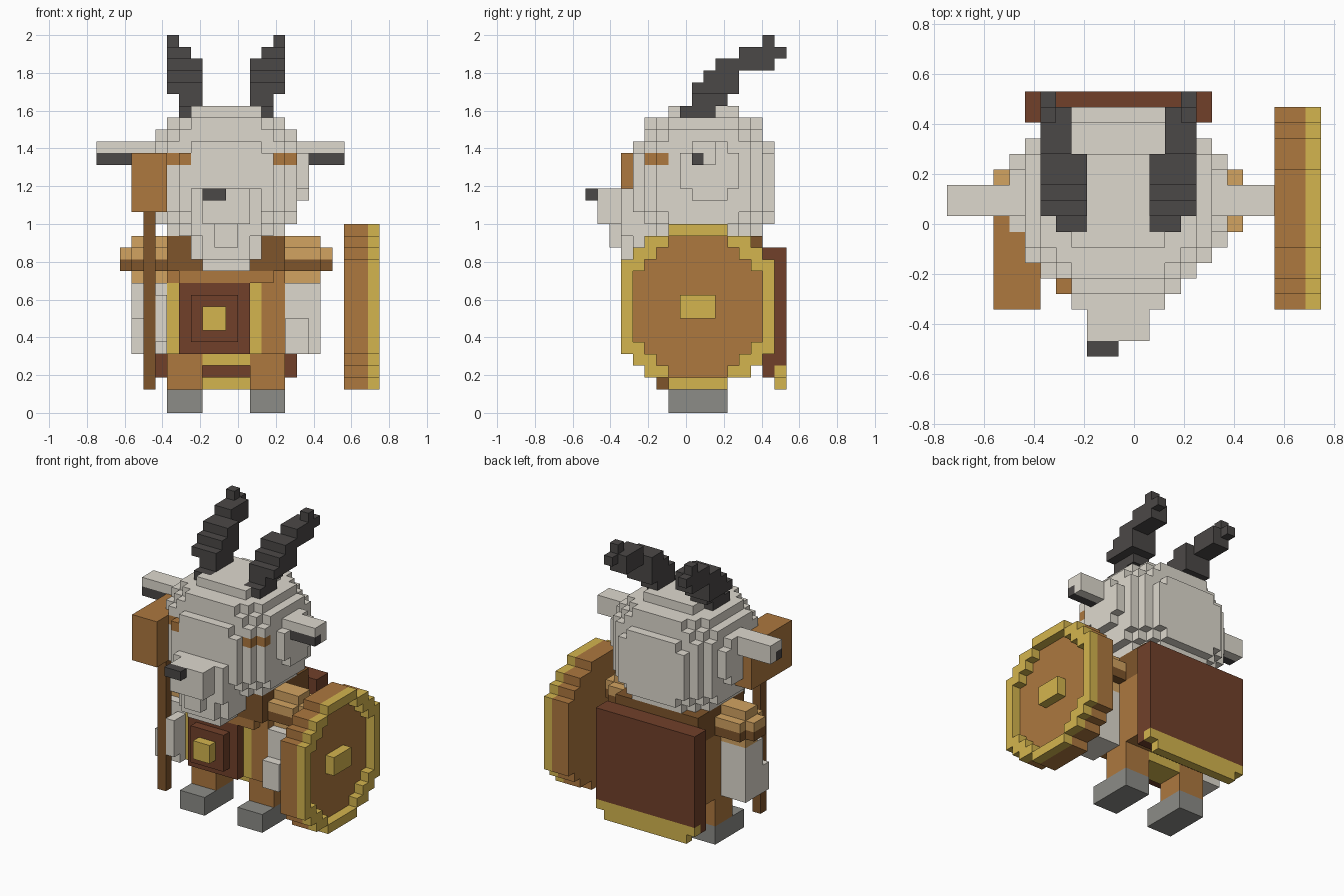
import bpy, bmesh
from mathutils import Vector

cube = bpy.data.objects.get("Cube")
if cube:
    bpy.data.objects.remove(cube, do_unlink=True)

V = 0.0625                              # edge of one block
ORIGIN = Vector((-0.75, -0.53125, 0))


def linear(c):
    c /= 255
    return c / 12.92 if c < 0.04 else ((c + 0.055) / 1.055) ** 2.4


PALETTE = {
    "pale_fur": (222, 217, 206), "charcoal": (75, 72, 71), "leather": (173, 120, 63),
    "light_leather": (210, 163, 97), "dark_wood": (126, 85, 43), "red_cloth": (113, 64, 42),
    "gold": (212, 181, 78), "boot_grey": (140, 140, 135),
}
NAMES = list(PALETTE)
MATERIALS = []
for name, rgb in PALETTE.items():
    colour = [linear(c) for c in rgb] + [1]
    mat = bpy.data.materials.new(name)
    mat.use_nodes = True
    mat.diffuse_color = colour
    mat.node_tree.nodes["Principled BSDF"].inputs["Base Color"].default_value = colour
    MATERIALS.append(mat)

cells = {}                              # block position -> (part, colour)


def fill(part, colour, x, y, z):
    """Fill a box of blocks; later boxes replace earlier ones."""
    for i in range(*x):
        for j in range(*y):
            for k in range(*z):
                cells[i, j, k] = (part, colour)


def pair(part, colour, x, y, z):
    """Fill a box on the right side and its mirror image on the left."""
    fill("right_" + part, colour, x, y, z)
    fill("left_" + part, colour, (22 - x[1], 22 - x[0]), y, z)


# Boots and legs
pair("boot", "boot_grey", (6, 9), (7, 12), (0, 2))
pair("leg", "leather", (6, 9), (9, 12), (2, 5))

# Torso, hem and yoke
fill("torso", "leather", (6, 16), (8, 14), (5, 12))
fill("torso", "leather", (7, 15), (7, 8), (11, 12))
fill("hem", "gold", (9, 13), (9, 12), (4, 5))
fill("yoke", "dark_wood", (6, 16), (7, 15), (12, 15))

# Rounded tabard with buckle
fill("tabard", "gold", (6, 14), (8, 9), (5, 11))
fill("tabard", "red_cloth", (7, 13), (7, 9), (5, 11))
fill("tabard", "red_cloth", (8, 12), (6, 7), (6, 10))
fill("buckle", "gold", (9, 11), (5, 6), (7, 9))

# Cloak with a gold border
fill("cloak", "red_cloth", (5, 17), (15, 17), (3, 14))
fill("cloak", "gold", (5, 17), (16, 17), (3, 4))
fill("cloak", "gold", (6, 16), (16, 17), (2, 3))

# Arms, with the right hand reaching round the hammer handle
pair("arm", "pale_fur", (3, 6), (8, 11), (5, 11))
pair("arm", "pale_fur", (4, 6), (7, 8), (5, 8))
fill("right_arm", "pale_fur", (3, 4), (7, 8), (5, 8))
fill("right_arm", "pale_fur", (5, 6), (6, 8), (6, 10))

# Rounded, banded sleeves
pair("sleeve", "light_leather", (3, 6), (9, 11), (11, 15))
pair("sleeve", "light_leather", (3, 6), (8, 12), (13, 14))
pair("sleeve", "light_leather", (2, 3), (9, 11), (13, 14))
pair("sleeve", "dark_wood", (3, 6), (8, 12), (12, 13))
pair("sleeve", "dark_wood", (2, 3), (9, 11), (12, 13))

# Hammer
fill("hammer_handle", "dark_wood", (4, 5), (6, 7), (2, 17))
fill("hammer_head", "leather", (3, 6), (3, 10), (17, 22))

# Rounded head from nested boxes
for x, y, z in (((8, 14), (7, 13), (14, 26)),
                ((6, 16), (7, 13), (15, 25)), ((7, 15), (6, 14), (15, 25)),
                ((8, 14), (5, 15), (15, 25)),
                ((5, 17), (7, 13), (16, 24)), ((6, 16), (6, 14), (16, 24)),
                ((7, 15), (5, 15), (16, 24)),
                ((5, 17), (6, 14), (17, 23)), ((6, 16), (5, 15), (17, 23)),
                ((8, 14), (4, 16), (16, 23)), ((7, 15), (4, 16), (17, 22)),
                ((4, 18), (8, 13), (19, 22)), ((4, 18), (9, 12), (18, 23))):
    fill("head", "pale_fur", x, y, z)

# Eyes
fill("right_eye", "leather", (7, 8), (4, 5), (21, 22))
fill("right_eye", "leather", (6, 7), (5, 6), (21, 22))
fill("right_eye", "leather", (5, 6), (6, 7), (21, 22))
fill("left_eye", "leather", (15, 16), (5, 6), (21, 22))
fill("left_eye", "leather", (16, 17), (6, 7), (21, 22))

# Muzzle, nose and beard
fill("muzzle", "pale_fur", (8, 14), (3, 6), (15, 19))
fill("muzzle", "pale_fur", (9, 13), (1, 4), (16, 19))
fill("nose", "charcoal", (9, 11), (0, 1), (18, 19))
fill("beard", "pale_fur", (10, 12), (2, 4), (14, 16))
fill("beard", "pale_fur", (9, 13), (3, 5), (13, 15))
fill("beard", "pale_fur", (8, 14), (4, 7), (13, 15))
fill("beard", "pale_fur", (9, 13), (4, 7), (12, 13))

# Ears with a dark lower front edge
for part, x in (("right_ear", (0, 4)), ("left_ear", (18, 21))):
    fill(part, "pale_fur", x, (9, 11), (21, 23))
    fill(part, "charcoal", x, (9, 10), (21, 22))

# Horns sweeping up and back
for x, y, z in (((7, 9), (8, 11), 25), ((7, 9), (9, 12), 26), ((6, 9), (9, 13), 27),
                ((6, 9), (10, 13), 28), ((6, 9), (11, 13), 29), ((6, 8), (13, 16), 29),
                ((6, 8), (13, 16), 30), ((6, 7), (16, 17), 30), ((6, 7), (15, 16), 31)):
    pair("horn", "charcoal", x, y, (z, z + 1))

# Round shield: wide disc, raised rim and boss
OUTER = (4, 2, 1) + (0,) * 8 + (1, 2, 4)      # inset of each row
INNER = (4, 3, 2) + (1,) * 6 + (2, 3, 4)
for row, inset in enumerate(OUTER):
    span = (3 + inset, 16 - inset)
    fill("shield", "leather", (21, 23), span, (2 + row, 3 + row))
    fill("shield_rim", "gold", (23, 24), span, (2 + row, 3 + row))
for row, inset in enumerate(INNER):
    for j in range(3 + inset, 16 - inset):
        cells.pop((23, j, 3 + row), None)
fill("shield_boss", "gold", (23, 24), (8, 11), (8, 10))


def build(part):
    """Make one object from the exposed block faces of a part."""
    bm = bmesh.new()
    for cell, (owner, colour) in cells.items():
        if owner != part:
            continue
        for axis in range(3):
            for side in (0, 1):
                near = list(cell)
                near[axis] += 2 * side - 1
                if tuple(near) in cells:
                    continue
                corners = []
                for a, b in ((0, 0), (1, 0), (1, 1), (0, 1)):
                    p = Vector(cell)
                    p[axis] += side
                    p[(axis + 1) % 3] += a
                    p[(axis + 2) % 3] += b
                    corners.append(bm.verts.new(p * V + ORIGIN))
                if not side:
                    corners.reverse()
                bm.faces.new(corners).material_index = NAMES.index(colour)
    bmesh.ops.remove_doubles(bm, verts=bm.verts[:], dist=V / 100)
    bmesh.ops.dissolve_limit(bm, angle_limit=0.01, verts=bm.verts[:], edges=bm.edges[:],
                             delimit={"MATERIAL", "NORMAL"})
    mesh = bpy.data.meshes.new(part)
    for mat in MATERIALS:
        mesh.materials.append(mat)
    bm.to_mesh(mesh)
    bm.free()
    bpy.context.collection.objects.link(bpy.data.objects.new(part, mesh))


for part in dict.fromkeys(owner for owner, _ in cells.values()):
    build(part)
